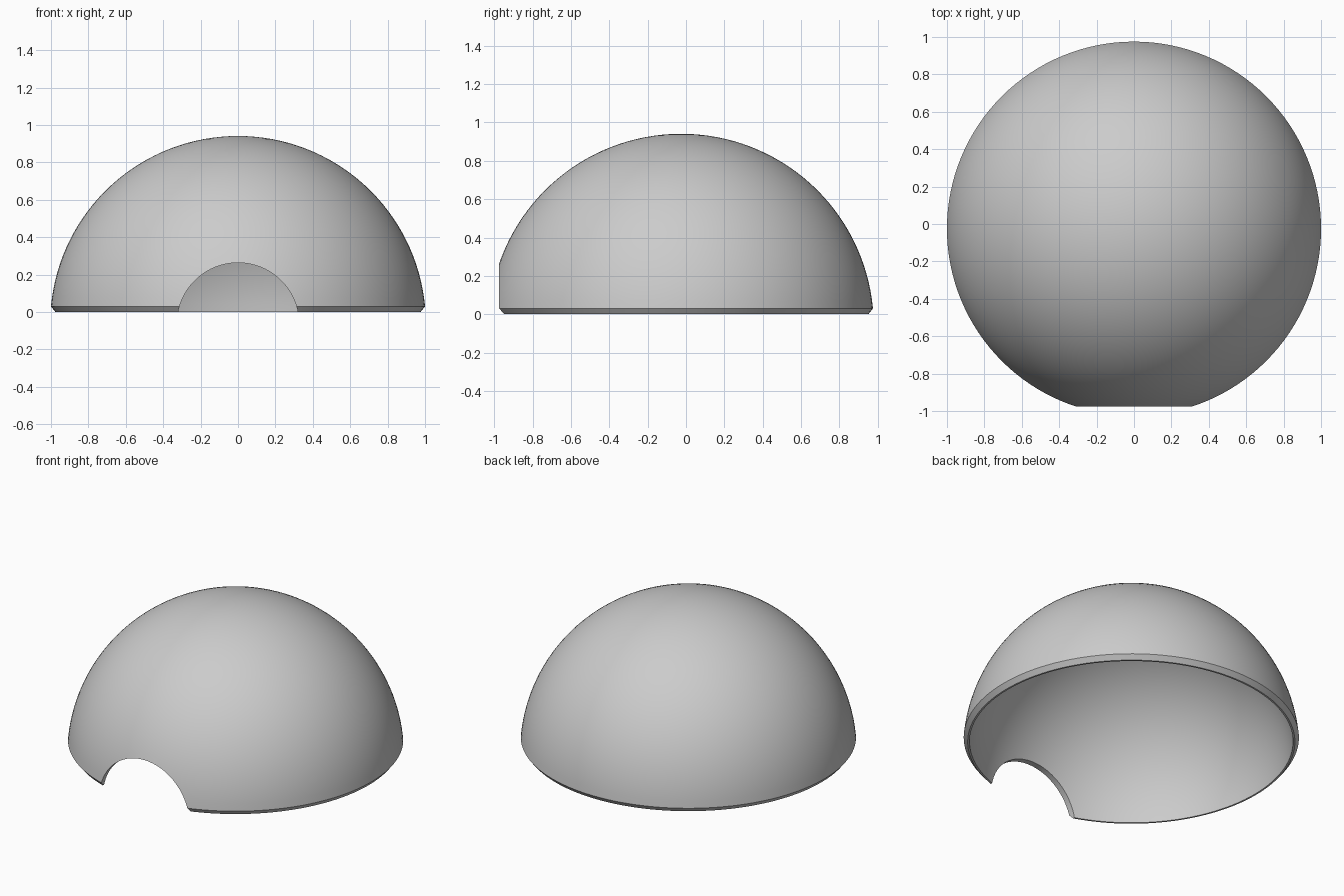
import bpy
import bmesh
from math import asin, cos, pi, radians, sin, sqrt
from mathutils import Matrix, Vector

if "Cube" in bpy.data.objects:
    bpy.data.objects.remove(bpy.data.objects["Cube"])

OUTER, INNER = 1.0045, 0.967    # shell radii
CENTRE = Vector((0, -0.025, -0.0635))
BEVEL = 0.03                    # height of the chamfered lip
STEPS, SEGMENTS = 32, 128


def arc(radius, base):
    """Quarter profile from the given height up to the pole."""
    start = asin((base - CENTRE.z) / radius)
    angles = [start + (pi / 2 - start) * i / STEPS for i in range(STEPS + 1)]
    return [Vector((radius * cos(a), 0, CENTRE.z + radius * sin(a))) for a in angles]


def finish(bm, name):
    bmesh.ops.recalc_face_normals(bm, faces=bm.faces)
    mesh = bpy.data.meshes.new(name)
    bm.to_mesh(mesh)
    bm.free()
    obj = bpy.data.objects.new(name, mesh)
    bpy.context.collection.objects.link(obj)
    return obj


# Hollow dome: inner arc, flat rim, chamfer and outer arc revolved about z
rim = Vector((sqrt(OUTER**2 - CENTRE.z**2) - 0.026, 0, 0))
profile = arc(INNER, 0)[::-1] + [rim] + arc(OUTER, BEVEL)
bm = bmesh.new()
verts = [bm.verts.new(p) for p in profile]
edges = [bm.edges.new(pair) for pair in zip(verts, verts[1:])]
bmesh.ops.spin(bm, geom=verts + edges, cent=(0, 0, 0), axis=(0, 0, 1),
               angle=2 * pi, steps=SEGMENTS, use_merge=True)
bmesh.ops.remove_doubles(bm, verts=bm.verts, dist=0.0001)
bmesh.ops.translate(bm, verts=bm.verts, vec=(0, CENTRE.y, 0))
dome = finish(bm, "dome_shell")

# Round doorway through the front wall only
bm = bmesh.new()
bmesh.ops.create_cone(bm, cap_ends=True, segments=96, radius1=0.3265, radius2=0.3265,
                      depth=1, matrix=Matrix.Translation((0, -1.1, CENTRE.z))
                      @ Matrix.Rotation(pi / 2, 4, "X"))
cutter = finish(bm, "doorway_cutter")
cutter.hide_render = True

bpy.ops.object.select_all(action="DESELECT")
dome.select_set(True)
bpy.context.view_layer.objects.active = dome
cut = dome.modifiers.new("doorway", "BOOLEAN")
cut.operation = "DIFFERENCE"
cut.solver = "EXACT"
cut.object = cutter
bpy.ops.object.modifier_apply(modifier=cut.name)
bpy.data.objects.remove(cutter)
bpy.ops.object.shade_smooth_by_angle(angle=radians(30))

# Plain grey finish
grey = bpy.data.materials.new("light_grey")
grey.use_nodes = True
colour = (0.6, 0.6, 0.6, 1)
grey.diffuse_color = colour
grey.node_tree.nodes["Principled BSDF"].inputs["Base Color"].default_value = colour
dome.data.materials.clear()
dome.data.materials.append(grey)
for face in dome.data.polygons:
    face.material_index = 0
